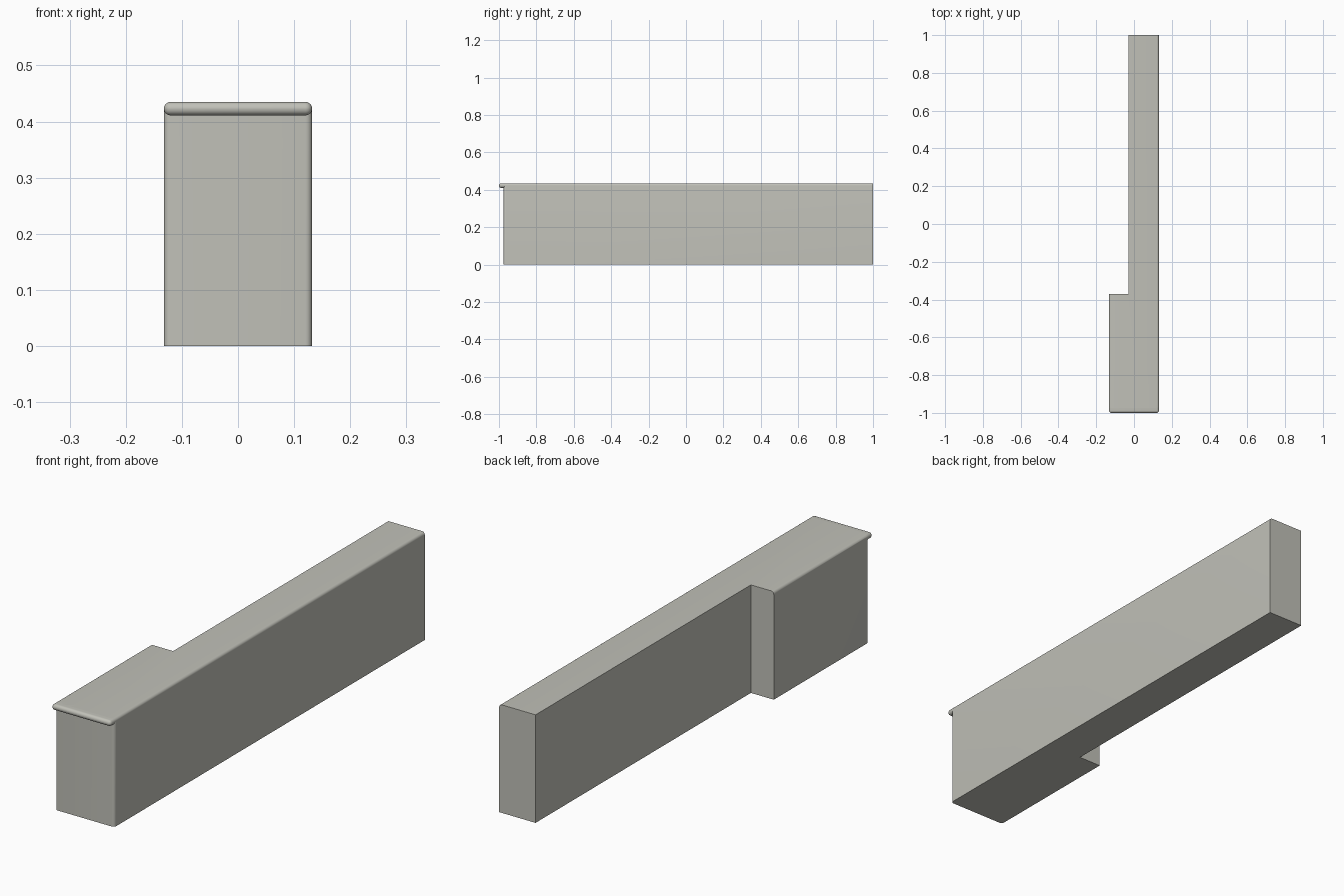
import bpy, bmesh

if "Cube" in bpy.data.objects:
    bpy.data.objects.remove(bpy.data.objects["Cube"])

stone = bpy.data.materials.new("warm grey stone")
stone.diffuse_color = (0.53, 0.53, 0.48, 1)
stone.use_nodes = True
stone.node_tree.nodes["Principled BSDF"].inputs["Base Color"].default_value = stone.diffuse_color

W = 0.132        # half width
TOP = 0.435      # height of the top surface
LIP = 0.024      # thickness of the rounded front lip
FRONT = -0.975   # front face of the block
R = LIP / 2 - 0.0001


def rounded_prism(name, outline, z0, z1, is_round):
    """Extrude a plan outline and round the edges chosen by is_round(a, b)."""
    bm = bmesh.new()
    base = bm.faces.new([bm.verts.new((x, y, z0)) for x, y in outline])
    ext = bmesh.ops.extrude_face_region(bm, geom=[base])["geom"]
    for v in ext:
        if isinstance(v, bmesh.types.BMVert):
            v.co.z = z1
    bmesh.ops.recalc_face_normals(bm, faces=bm.faces)
    edges = [e for e in bm.edges if is_round(e.verts[0].co, e.verts[1].co)]
    bmesh.ops.bevel(bm, geom=edges, offset=R, offset_type='OFFSET',
                    segments=6, profile=0.5, affect='EDGES')
    bmesh.ops.recalc_face_normals(bm, faces=bm.faces)
    mesh = bpy.data.meshes.new(name)
    bm.to_mesh(mesh)
    bm.free()
    mesh.materials.append(stone)
    obj = bpy.data.objects.new(name, mesh)
    bpy.context.collection.objects.link(obj)
    bpy.ops.object.select_all(action='DESELECT')
    obj.select_set(True)
    bpy.context.view_layer.objects.active = obj
    bpy.ops.object.shade_smooth_by_angle()
    return obj


def outer_side(a, b):
    """Both ends lie on the same outer side of the block."""
    return abs(a.x - b.x) < 1e-4 and abs(abs(a.x) - W) < 1e-4


def block_edge(a, b):
    top_side = outer_side(a, b) and min(a.z, b.z) > TOP - 1e-4
    front_corner = outer_side(a, b) and max(a.y, b.y) < FRONT + 1e-4
    return top_side or front_corner


# L-shaped block: wide front section, narrow long section behind
rounded_prism("block", [(-W, FRONT), (W, FRONT), (W, 1), (-0.03, 1),
                        (-0.03, -0.37), (-W, -0.37)], 0, TOP, block_edge)

# Bullnose lip overhanging the front, its back edges buried in the block
BACK = -0.955
rounded_prism("front_lip", [(-W, -1), (W, -1), (W, BACK), (-W, BACK)],
              TOP - LIP, TOP, lambda a, b: min(a.y, b.y) < BACK - 0.01)
